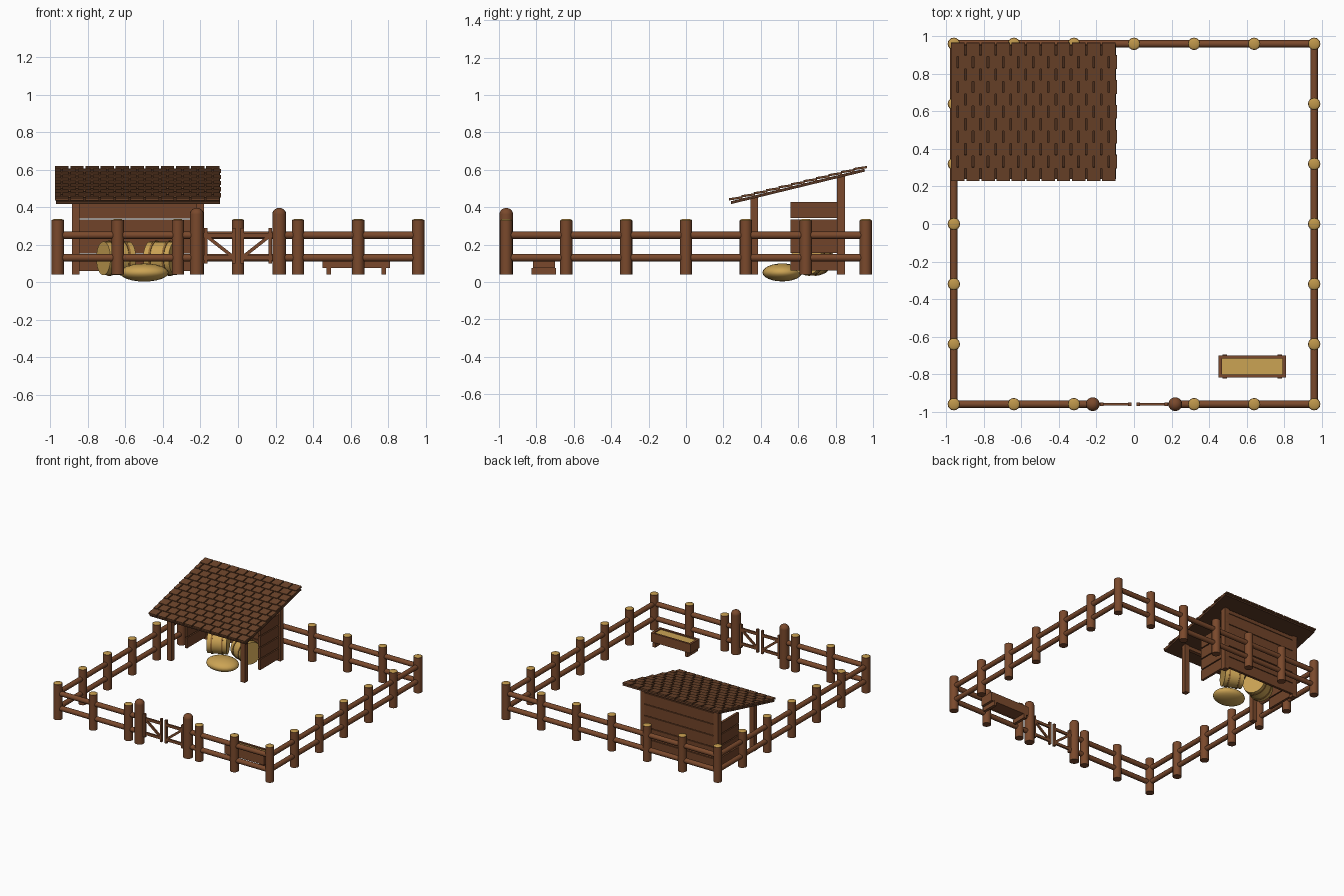
import bpy, bmesh, math
from mathutils import Matrix, Vector

if "Cube" in bpy.data.objects:
    bpy.data.objects.remove(bpy.data.objects["Cube"])


def material(name, rgb):
    m = bpy.data.materials.new(name)
    lin = [((c / 255 + 0.055) / 1.055) ** 2.4 for c in rgb]
    m.diffuse_color = (*lin, 1)
    m.use_nodes = True
    m.node_tree.nodes["Principled BSDF"].inputs["Base Color"].default_value = m.diffuse_color
    return m


LOG = material("log_brown", (122, 73, 44))
PLANK = material("plank_brown", (113, 68, 41))
SHINGLE = material("shingle_brown", (108, 68, 42))
DARK = material("dark_wood", (84, 52, 33))
CUT = material("cut_wood_tan", (192, 152, 76))
HAY = material("hay_gold", (203, 163, 84))
ROPE = material("rope_brown", (150, 108, 52))


def box(bm, center, size, rot=None):
    m = Matrix.Translation(center) @ (rot or Matrix()) @ Matrix.Diagonal((*size, 1))
    bmesh.ops.create_cube(bm, size=1, matrix=m)


def rod(bm, a, b, r, seg=16):
    a, b = Vector(a), Vector(b)
    d = b - a
    m = Matrix.Translation((a + b) / 2) @ d.to_track_quat('Z', 'Y').to_matrix().to_4x4()
    bmesh.ops.create_cone(bm, cap_ends=True, segments=seg, radius1=r, radius2=r,
                          depth=d.length, matrix=m)


def ball(bm, center, radii, seg=16):
    m = Matrix.Translation(center) @ Matrix.Diagonal((*radii, 1))
    bmesh.ops.create_uvsphere(bm, u_segments=seg, v_segments=seg // 2, radius=1, matrix=m)


def finish(bm, name, mat, smooth=False):
    me = bpy.data.meshes.new(name)
    bm.to_mesh(me)
    bm.free()
    me.materials.append(mat)
    ob = bpy.data.objects.new(name, me)
    bpy.context.collection.objects.link(ob)
    if smooth:
        bpy.ops.object.select_all(action='DESELECT')
        ob.select_set(True)
        bpy.context.view_layer.objects.active = ob
        bpy.ops.object.shade_smooth_by_angle(angle=math.radians(40))
    return ob


# Fence posts with pale domed caps
E, STEP, BASE = 0.961, 0.3203, 0.04
spots = set()
for i in range(-3, 4):
    p = round(i * STEP, 4)
    e = round(3 * STEP, 4)
    spots |= {(p, e), (-e, p), (e, p)}
    if i:
        spots.add((p, -e))
posts, caps = bmesh.new(), bmesh.new()
for x, y in sorted(spots):
    rod(posts, (x, y, BASE), (x, y, 0.33), 0.033)
    ball(caps, (x, y, 0.329), (0.032, 0.032, 0.009))
finish(posts, "fence_posts", LOG, True)
finish(caps, "fence_post_caps", CUT, True)

# Fence rails
GX = 0.22
rails = bmesh.new()
for z in (0.25, 0.13):
    rod(rails, (-E, E, z), (E, E, z), 0.02, 12)
    for s in (-1, 1):
        rod(rails, (s * E, -E, z), (s * E, E, z), 0.02, 12)
        rod(rails, (s * GX, -E, z), (s * E, -E, z), 0.02, 12)
finish(rails, "fence_rails", LOG, True)

# Gate posts with rounded tops
gp = bmesh.new()
for s in (-1, 1):
    rod(gp, (s * GX, -E, BASE), (s * GX, -E, 0.362), 0.037)
    ball(gp, (s * GX, -E, 0.362), (0.037, 0.037, 0.034))
finish(gp, "gate_posts", LOG, True)

# Two gate leaves with diagonal braces
for s, name in ((-1, "gate_leaf_left"), (1, "gate_leaf_right")):
    g = bmesh.new()
    for x in (0.172, 0.022):
        box(g, (s * x, -E, 0.195), (0.018, 0.018, 0.19))
    for z in (0.25, 0.13):
        box(g, (s * 0.1, -E, z), (0.17, 0.014, 0.022))
    dx, dz = 0.14, 0.11
    box(g, (s * 0.097, -E, 0.19), (math.hypot(dx, dz), 0.012, 0.018),
        Matrix.Rotation(-s * math.atan2(dz, dx), 4, 'Y'))
    finish(g, name, LOG)

# Shelter frame
XL, XR, YF, YB = -0.865, -0.20, 0.365, 0.828
frame = bmesh.new()
for x in (XL, XR):
    box(frame, (x, YF, (BASE + 0.452) / 2), (0.04, 0.04, 0.452 - BASE))
    box(frame, (x, YB, (BASE + 0.565) / 2), (0.04, 0.044, 0.565 - BASE))
box(frame, ((XL + XR) / 2, YF, 0.437), (XR - XL, 0.03, 0.03))
finish(frame, "shelter_frame", LOG)

# Shelter plank walls
back, side = bmesh.new(), bmesh.new()
for i in range(5):
    z = 0.06 + 0.0935 * i + 0.0435
    box(back, ((XL + XR) / 2, 0.84, z), (XR - XL + 0.035, 0.02, 0.088))
    if i < 4:
        for x in (XL, XR):
            box(side, (x, 0.685, z), (0.02, 0.25, 0.085))
box(back, ((XL + XR) / 2, 0.84, 0.541), (XR - XL + 0.035, 0.02, 0.03))
finish(back, "shelter_back_wall", PLANK)
finish(side, "shelter_side_walls", PLANK)

# Sloping roof deck
SLOPE = 0.243
ANG = math.atan(SLOPE)
RX0, RX1 = -0.975, -0.09


def deck_top(y):
    return 0.432 + SLOPE * (y - 0.24)


deck = bmesh.new()
box(deck, ((RX0 + RX1) / 2, 0.598, deck_top(0.598) - 0.008),
    (RX1 - RX0 - 0.01, 0.715 / math.cos(ANG), 0.015), Matrix.Rotation(ANG, 4, 'X'))
finish(deck, "roof_deck", DARK)

# Staggered roof shingles, lower edges kicked up
sh = bmesh.new()
W, ROWS = (RX1 - RX0) / 11, 11
for r in range(ROWS):
    y = 0.231 + 0.0665 * r + 0.035
    for c in range(12):
        a = RX0 + W * (c - 0.5 * (r % 2))
        x0, x1 = max(a, RX0), min(a + W - 0.009, RX1)
        if x1 - x0 > 0.01:
            box(sh, ((x0 + x1) / 2, y, deck_top(y) + 0.009), (x1 - x0, 0.073, 0.012),
                Matrix.Rotation(ANG - 0.09, 4, 'X'))
finish(sh, "roof_shingles", SHINGLE)

# Round hay bales tied with rope
for x, yaw, name in ((-0.65, 25, "left"), (-0.40, -25, "right")):
    c = Vector((x, 0.675, 0.127))
    d = Matrix.Rotation(math.radians(yaw), 3, 'Z') @ Vector((1, 0, 0))
    b, rope = bmesh.new(), bmesh.new()
    rod(b, c - d * 0.075, c + d * 0.075, 0.09, 24)
    for t in (-0.04, 0.04):
        rod(rope, c + d * (t - 0.006), c + d * (t + 0.006), 0.094, 24)
    finish(b, "hay_bale_" + name, HAY, True)
    finish(rope, "bale_ropes_" + name, ROPE, True)

# Loose hay pile
pile = bmesh.new()
ball(pile, (-0.5, 0.515, 0.051), (0.13, 0.106, 0.048), 24)
finish(pile, "hay_pile", HAY, True)

# Feeding trough
tx, ty = 0.63, -0.76
t = bmesh.new()
box(t, (tx, ty, 0.084), (0.34, 0.10, 0.016))
for s in (-1, 1):
    box(t, (tx, ty + s * 0.051, 0.112), (0.36, 0.016, 0.074))
    box(t, (tx + s * 0.171, ty, 0.112), (0.018, 0.10, 0.074))
    box(t, (tx + s * 0.147, ty, 0.0575), (0.024, 0.13, 0.035))
finish(t, "feeding_trough", LOG)
feed = bmesh.new()
box(feed, (tx, ty, 0.115), (0.33, 0.09, 0.05))
finish(feed, "trough_feed", HAY)
